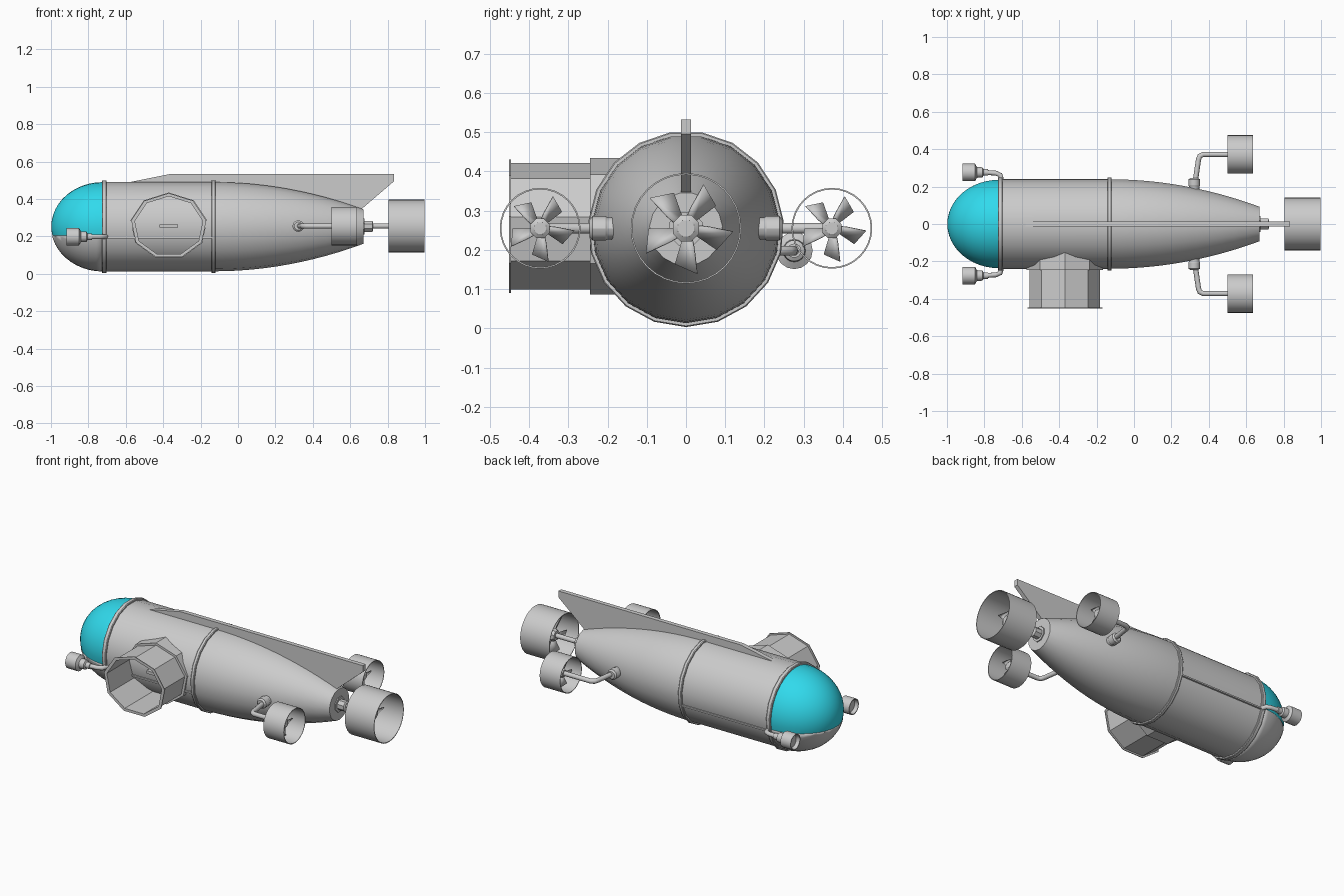
import bpy, bmesh
from math import sin, cos, pi, radians, sqrt

if "Cube" in bpy.data.objects:
    bpy.data.objects.remove(bpy.data.objects["Cube"])

AXIS_Z = 0.253
SIDES = 19


def finish(name, bm, loc=(0, 0, 0)):
    bmesh.ops.remove_doubles(bm, verts=bm.verts, dist=1e-5)
    bmesh.ops.recalc_face_normals(bm, faces=bm.faces)
    me = bpy.data.meshes.new(name)
    bm.to_mesh(me)
    bm.free()
    ob = bpy.data.objects.new(name, me)
    ob.location = loc
    bpy.context.collection.objects.link(ob)
    return ob


def lathe_bm(profile, n, phase=-90, closed=False):
    """Revolve (x, radius) points round the x axis."""
    bm = bmesh.new()
    rings = []
    for x, r in profile:
        rings.append([bm.verts.new((x, r * cos(radians(phase) + 2 * pi * k / n),
                                    r * sin(radians(phase) + 2 * pi * k / n)))
                      for k in range(n)])
    pairs = list(zip(rings, rings[1:]))
    if closed:
        pairs.append((rings[-1], rings[0]))
    for a, b in pairs:
        for k in range(n):
            j = (k + 1) % n
            bm.faces.new((a[k], a[j], b[j], b[k]))
    return bm


def lathe(name, profile, loc=(0, 0, AXIS_Z), n=SIDES, phase=-90, closed=False):
    return finish(name, lathe_bm(profile, n, phase, closed), loc)


def box(name, size, loc):
    bm = bmesh.new()
    bmesh.ops.create_cube(bm, size=1)
    bmesh.ops.scale(bm, vec=size, verts=bm.verts)
    return finish(name, bm, loc)


def pipe(name, points, radius):
    cu = bpy.data.curves.new(name, 'CURVE')
    cu.dimensions = '3D'
    cu.bevel_depth = radius
    cu.bevel_resolution = 3
    cu.use_fill_caps = True
    sp = cu.splines.new('POLY')
    sp.points.add(len(points) - 1)
    for p, co in zip(sp.points, points):
        p.co = (*co, 1)
    ob = bpy.data.objects.new(name, cu)
    bpy.context.collection.objects.link(ob)
    return ob


def nose_half(name, radius, length, keep_upper):
    prof = [(-0.722 - length * sin(pi / 2 * i / 12), radius * cos(pi / 2 * i / 12))
            for i in range(13)]
    bm = lathe_bm(prof, 38)
    bmesh.ops.bisect_plane(bm, geom=bm.verts[:] + bm.edges[:] + bm.faces[:],
                           plane_co=(0, 0, 0.203 - AXIS_Z), plane_no=(0, 0, 1),
                           clear_inner=keep_upper, clear_outer=not keep_upper)
    return finish(name, bm, (0, 0, AXIS_Z))


def thruster(name, x0, x1, r, y, hub_x):
    s = r / 0.14
    loc = (0, y, 0.255)
    t = 0.004
    lathe(name + "_duct", [(x0, r), (x1, r), (x1, r - t), (x0, r - t)], loc, 32, closed=True)
    lathe(name + "_hub", [(hub_x - .025 * s, 0), (hub_x - .025 * s, .028 * s),
                          (hub_x - .01 * s, .036 * s), (hub_x + .02 * s, .036 * s),
                          (hub_x + .03 * s, .022 * s), (hub_x + .03 * s, 0)], loc, 8, 22.5)
    # five pitched, swept blades: (radial, tangential) outline
    bm = bmesh.new()
    outline = [(.02, -.010), (.056, -.009), (.119, -.002), (.082, .047), (.02, .012)]
    for k in range(5):
        a = radians(67 + 72 * k)
        bm.faces.new([bm.verts.new((hub_x - 0.55 * q * s,
                                    s * (p * cos(a) + q * sin(a)),
                                    s * (p * sin(a) - q * cos(a)))) for p, q in outline])
    ob = finish(name + "_blades", bm, loc)
    mod = ob.modifiers.new("thickness", 'SOLIDIFY')
    mod.thickness = 0.004 * s
    mod.offset = 0


# hull: straight body and curved tail cone
tail = [(-0.13 + 0.8 * i / 12, 0.24 - 0.147 * (i / 12) ** 2) for i in range(13)]
lathe("hull", [(-0.722, 0), (-0.722, 0.24)] + tail + [(0.67, 0)])

# raised hull bands
for name, x0, x1 in (("front_band", -0.728, -0.702), ("middle_band", -0.142, -0.120)):
    lathe(name, [(x0, 0.23), (x0, 0.247), (x0 + .004, 0.25),
                 (x1 - .004, 0.25), (x1, 0.247), (x1, 0.23)], closed=True)

# nose: glazed canopy over a grey chin
canopy = nose_half("canopy", 0.237, 0.276, True)
glass = bpy.data.materials.new("cyan_glass")
glass.diffuse_color = (0.03, 0.70, 0.84, 1)
glass.use_nodes = True
glass.node_tree.nodes["Principled BSDF"].inputs["Base Color"].default_value = glass.diffuse_color
canopy.data.materials.append(glass)
chin = nose_half("chin", 0.241, 0.278, False)
mod = chin.modifiers.new("rim", 'SOLIDIFY')
mod.thickness = 0.01
mod.offset = -1

# dorsal fin
bm = bmesh.new()
f = bm.faces.new([bm.verts.new((x, -0.013, z)) for x, z in
                  ((-0.60, 0.486), (-0.37, 0.532), (0.835, 0.532), (0.835, 0.495),
                   (0.66, 0.345), (0.30, 0.40), (-0.10, 0.47))])
ext = bmesh.ops.extrude_face_region(bm, geom=[f])
bmesh.ops.translate(bm, vec=(0, 0.026, 0),
                    verts=[v for v in ext["geom"] if isinstance(v, bmesh.types.BMVert)])
finish("dorsal_fin", bm)

# main thruster with its shaft
lathe("tail_socket", [(0.66, 0), (0.66, 0.046), (0.676, 0.046), (0.676, 0.031),
                      (0.718, 0.031), (0.722, 0.025), (0.722, 0)], n=8, phase=22.5)
pipe("main_shaft", [(0.70, 0, 0.255), (0.87, 0, 0.255)], 0.014)
thruster("main_thruster", 0.805, 0.998, 0.141, 0, 0.88)

# side thrusters, lamps and rails on both sides
for side, s in (("left", 1), ("right", -1)):
    thruster(side + "_thruster", 0.50, 0.635, 0.103, 0.372 * s, 0.56)
    pipe(side + "_thruster_arm", [(0.325, 0.21 * s, 0.255), (0.345, 0.345 * s, 0.255),
                                  (0.352, 0.363 * s, 0.255), (0.37, 0.372 * s, 0.255),
                                  (0.56, 0.372 * s, 0.255)], 0.014)
    socket = lathe(side + "_arm_socket", [(0.16, 0), (0.16, 0.028), (0.20, 0.028), (0.205, 0.031),
                                          (0.238, 0.031), (0.246, 0.022), (0.246, 0)],
                   (0.322, 0, 0.255), 12)
    socket.rotation_euler.z = s * pi / 2
    lathe(side + "_lamp", [(-0.897, 0), (-0.897, 0.036), (-0.917, 0.042), (-0.917, 0.047),
                           (-0.85, 0.047), (-0.84, 0.029), (-0.81, 0.027), (-0.805, 0.018),
                           (-0.78, 0.018), (-0.78, 0)], (0, 0.276 * s, 0.198), 16)
    pipe(side + "_lamp_arm", [(-0.80, 0.276 * s, 0.198), (-0.74, 0.272 * s, 0.198),
                              (-0.715, 0.262 * s, 0.198), (-0.705, 0.225 * s, 0.198)], 0.013)
    box(side + "_rail", (0.57, 0.012, 0.009), (-0.42, 0.235 * s, 0.194))

# docking port: nine-sided open tube with flange and hull collar
tube = lathe("docking_port", [(-0.15, 1), (-0.446, 1), (-0.446, 1.06), (-0.451, 1.06),
                              (-0.451, 0.96), (-0.15, 0.96)], (-0.37, 0, 0.255), 9, 90, True)
collar = lathe("port_collar", [(-0.14, 1.08), (-0.245, 1.08), (-0.245, 0.99), (-0.14, 0.99)],
               (-0.37, 0, 0.255), 9, 90, True)
for ob in (tube, collar):
    ob.rotation_euler.z = pi / 2
    ob.scale = (1, 0.192, 0.166)
box("hatch_handle", (0.10, 0.03, 0.018), (-0.37, -0.25, 0.255))

# smooth shading with sharp edges kept
bpy.ops.object.select_all(action='DESELECT')
for ob in bpy.data.objects:
    if ob.type == 'MESH':
        ob.select_set(True)
        bpy.context.view_layer.objects.active = ob
bpy.ops.object.shade_smooth_by_angle(angle=radians(30))
